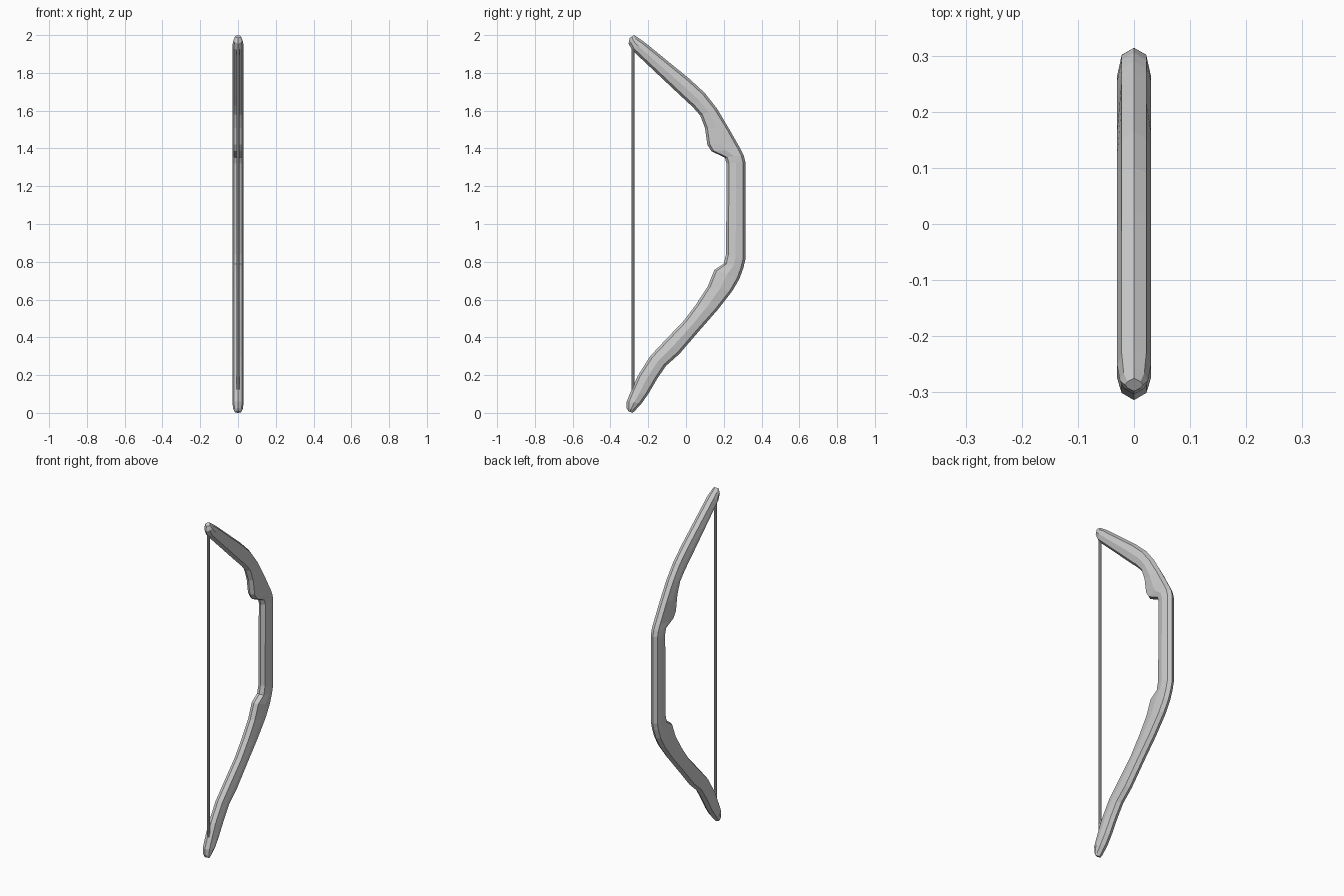
import bpy, bmesh
from mathutils import Vector

cube = bpy.data.objects.get("Cube")
if cube:
    bpy.data.objects.remove(cube, do_unlink=True)

grey = bpy.data.materials.new("plain grey")
grey.use_nodes = True
grey.diffuse_color = (0.6, 0.6, 0.6, 1)
grey.node_tree.nodes["Principled BSDF"].inputs["Base Color"].default_value = (0.6, 0.6, 0.6, 1)


def finish(bm, name):
    bmesh.ops.recalc_face_normals(bm, faces=bm.faces)
    mesh = bpy.data.meshes.new(name)
    bm.to_mesh(mesh)
    bm.free()
    mesh.materials.append(grey)
    obj = bpy.data.objects.new(name, mesh)
    bpy.context.collection.objects.link(obj)
    return obj


# Stations along the bow, tip to tip: outer y, z and string-side y, z
STATIONS = [
    (-.275, 2.0, -.298, 1.985), (-.255, 1.987, -.304, 1.955), (-.22, 1.963, -.285, 1.92),
    (.02, 1.767, -.03, 1.68), (.10, 1.693, .035, 1.62), (.165, 1.61, .075, 1.575),
    (.23, 1.50, .10, 1.51), (.27, 1.43, .113, 1.42), (.29, 1.395, .135, 1.385),
    (.305, 1.365, .205, 1.352), (.314, 1.33, .215, 1.32), (.314, .81, .212, .84),
    (.303, .765, .20, .79), (.283, .71, .15, .757), (.245, .645, .115, .67),
    (.167, .545, .055, .577), (.07, .434, -.01, .49), (-.035, .312, -.115, .38),
    (-.105, .25, -.19, .30), (-.15, .185, -.256, .195), (-.20, .10, -.295, .107),
    (-.235, .05, -.314, .06), (-.27, .012, -.314, .025), (-.283, 0, -.305, .008),
]


# Bow body: eight-sided section with a ridge on each edge
bm = bmesh.new()
rings = []
for i, (oy, oz, iy, iz) in enumerate(STATIONS):
    outer, inner = Vector((0, oy, oz)), Vector((0, iy, iz))
    across = inner - outer
    bevel = across.normalized() * min(.013, across.length * .25)
    edge_from_tip = min(i, len(STATIONS) - 1 - i)
    width = (.016, .025)[edge_from_tip] if edge_from_tip < 2 else .03
    side = [(outer + bevel, .73), ((outer + inner) / 2, 1), (inner - bevel, .73)]
    loop = [outer]
    loop += [p + Vector((width * w, 0, 0)) for p, w in side]
    loop += [inner]
    loop += [p - Vector((width * w, 0, 0)) for p, w in reversed(side)]
    rings.append([bm.verts.new(p) for p in loop])
for a, b in zip(rings, rings[1:]):
    for k in range(len(a)):
        n = (k + 1) % len(a)
        bm.faces.new((a[k], a[n], b[n], b[k]))
bm.faces.new(rings[0])
bm.faces.new(rings[-1])
finish(bm, "bow_body")

# Bow string between the two tips
bm = bmesh.new()
bmesh.ops.create_cone(bm, cap_ends=True, segments=8, radius1=.008, radius2=.008, depth=1.82)
string = finish(bm, "bow_string")
string.location = (0, -.28, 1.03)
